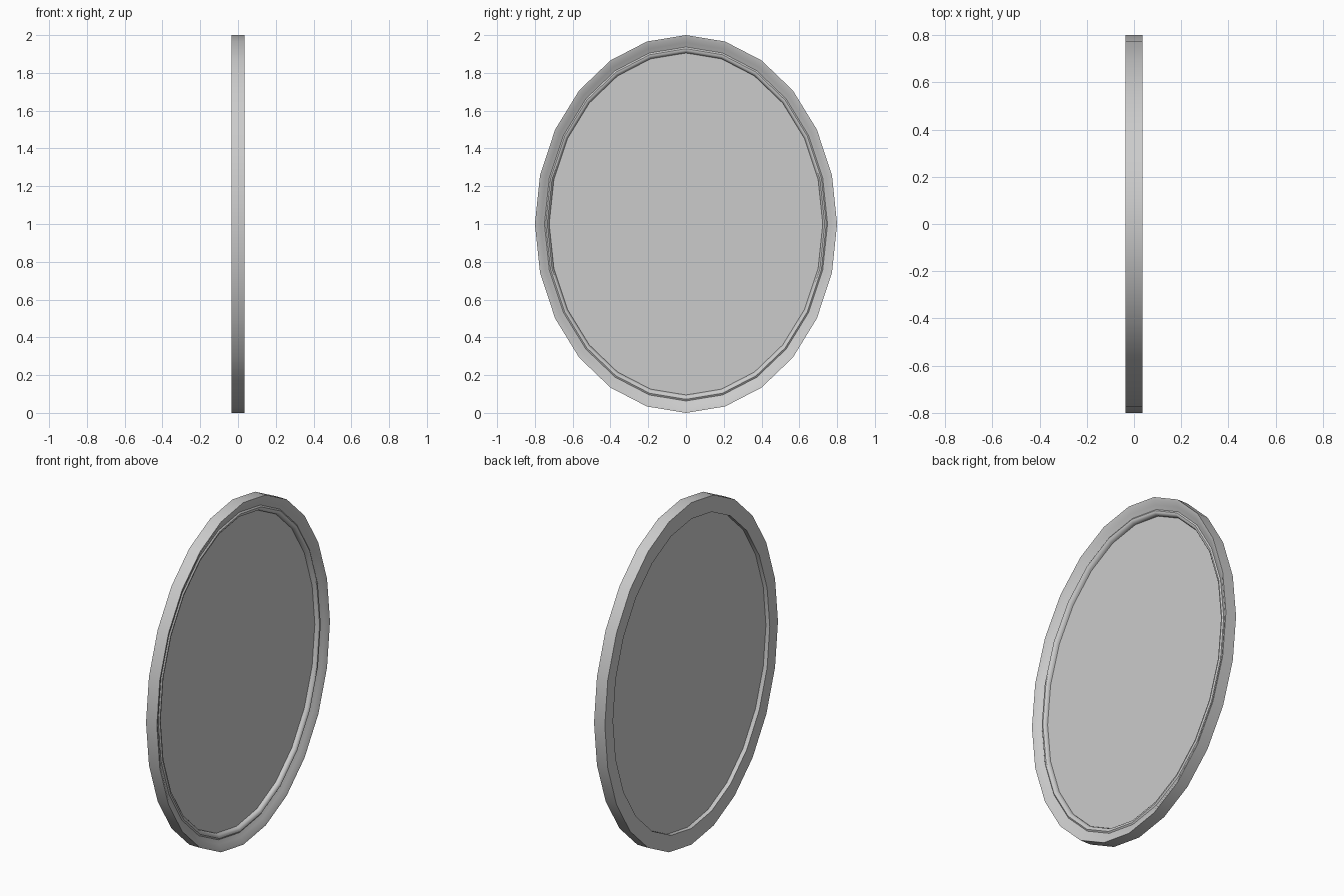
import bpy, bmesh
from math import sin, cos, pi, radians

if "Cube" in bpy.data.objects:
    bpy.data.objects.remove(bpy.data.objects["Cube"])

SIDES = 24
HALF_Y, HALF_Z = 0.8, 1.0


def ring_point(ratio, x, i):
    a = 2 * pi * i / SIDES
    return (x, HALF_Y * ratio * sin(a), 1.0 + HALF_Z * ratio * cos(a))


def finish(name, bm, angle=None):
    bmesh.ops.recalc_face_normals(bm, faces=bm.faces)
    mesh = bpy.data.meshes.new(name)
    bm.to_mesh(mesh)
    bm.free()
    obj = bpy.data.objects.new(name, mesh)
    bpy.context.collection.objects.link(obj)
    if angle:
        bpy.ops.object.select_all(action='DESELECT')
        obj.select_set(True)
        bpy.context.view_layer.objects.active = obj
        bpy.ops.object.shade_smooth_by_angle(angle=radians(angle))
    return obj


# Oval frame: flat back, cove sloping inward, small bead at the inner edge
profile = [(1.0, 0.035), (0.985, 0.032), (0.96, 0.019), (0.937, 0.009),
           (0.928, 0.015), (0.918, 0.014), (0.91, 0.008), (0.905, -0.002),
           (0.905, -0.035), (1.0, -0.035)]
bm = bmesh.new()
loops = [[bm.verts.new(ring_point(r, x, i)) for i in range(SIDES)]
         for r, x in profile]
for a, b in zip(loops, loops[1:] + loops[:1]):
    for i in range(SIDES):
        j = (i + 1) % SIDES
        bm.faces.new((a[i], a[j], b[j], b[i]))
finish("oval_frame", bm, 35)

# Mirror glass set inside the frame
bm = bmesh.new()
bm.faces.new([bm.verts.new(ring_point(0.906, -0.01, -i)) for i in range(SIDES)])
finish("mirror_glass", bm)
